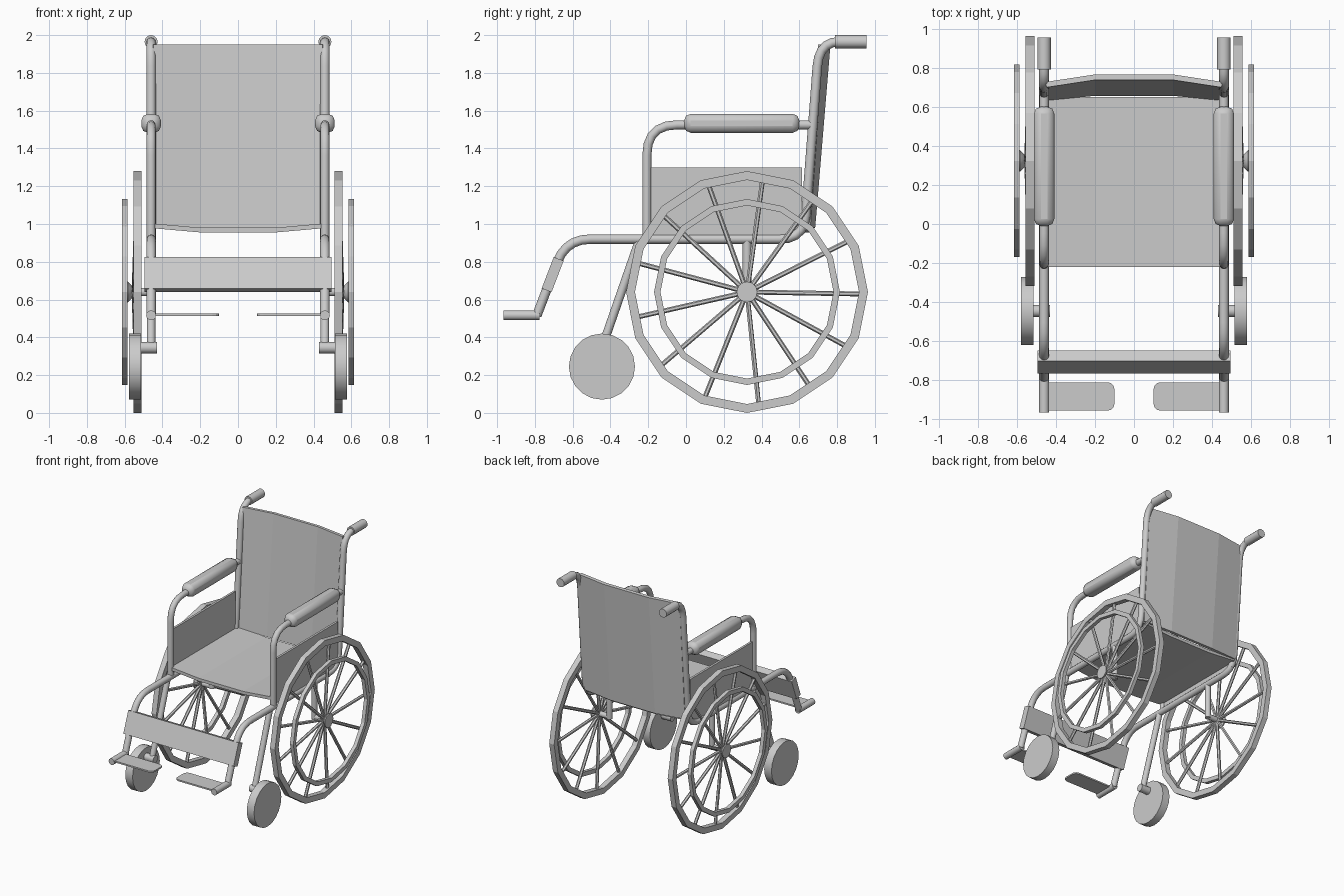
import bpy, bmesh
from math import cos, sin, pi, radians
from mathutils import Vector, Matrix

if "Cube" in bpy.data.objects:
    bpy.data.objects.remove(bpy.data.objects["Cube"])

X = 0.46            # frame half width
HUB = (0.323, 0.64)  # wheel centre (y, z)


def finish(name, bm, mirror=True, smooth=False, solid=0, bevel=0, segs=2):
    bmesh.ops.recalc_face_normals(bm, faces=bm.faces)
    me = bpy.data.meshes.new(name)
    bm.to_mesh(me)
    bm.free()
    ob = bpy.data.objects.new(name, me)
    bpy.context.collection.objects.link(ob)
    if smooth:
        bpy.ops.object.select_all(action='DESELECT')
        ob.select_set(True)
        bpy.context.view_layer.objects.active = ob
        bpy.ops.object.shade_smooth_by_angle(angle=radians(50))
    if solid:
        m = ob.modifiers.new("thickness", 'SOLIDIFY')
        m.thickness, m.offset = solid, 0
    if bevel:
        m = ob.modifiers.new("bevel", 'BEVEL')
        m.width, m.segments = bevel, segs
    if mirror:
        ob.modifiers.new("mirror", 'MIRROR')
    return ob


def rod(bm, a, b, r1, r2=None, n=12):
    a, b = Vector(a), Vector(b)
    d = b - a
    mat = Matrix.Translation((a + b) / 2) @ d.to_track_quat('Z', 'Y').to_matrix().to_4x4()
    bmesh.ops.create_cone(bm, cap_ends=True, segments=n, radius1=r1,
                          radius2=r1 if r2 is None else r2, depth=d.length, matrix=mat)


def box(bm, centre, size, tilt=0):
    mat = Matrix.Translation(centre) @ Matrix.Rotation(tilt, 4, 'X') @ Matrix.Diagonal((*size, 1))
    bmesh.ops.create_cube(bm, size=1, matrix=mat)


def round_path(pts, radius, steps=5):
    """Points of a (y, z) path with its corners rounded."""
    p = [Vector((X, y, z)) for y, z in pts]
    out = [p[0]]
    for a, b, c in zip(p, p[1:], p[2:]):
        s = b + (a - b).normalized() * min(radius, (a - b).length * 0.48)
        e = b + (c - b).normalized() * min(radius, (c - b).length * 0.48)
        for i in range(steps + 1):
            t = i / steps
            out.append(s * (1 - t) ** 2 + b * 2 * t * (1 - t) + e * t * t)
    return out + [p[-1]]


def tube(name, pts, r, radius, n=12):
    bm = bmesh.new()
    path = round_path(pts, radius)
    rings = []
    for i, p in enumerate(path):
        d = (path[min(i + 1, len(path) - 1)] - path[max(i - 1, 0)]).normalized()
        side = Vector((1, 0, 0))
        up = side.cross(d)
        rings.append([bm.verts.new(p + r * (side * cos(2 * pi * k / n) + up * sin(2 * pi * k / n)))
                      for k in range(n)])
    for a, b in zip(rings, rings[1:]):
        for k in range(n):
            bm.faces.new((a[k], a[(k + 1) % n], b[(k + 1) % n], b[k]))
    bm.faces.new(rings[0])
    bm.faces.new(rings[-1])
    return finish(name, bm, smooth=True)


def hoop(name, x, width, r_out, r_in, n=16):
    bm = bmesh.new()
    rings = []
    for i in range(n):
        a = 2 * pi * i / n
        rings.append([bm.verts.new((x + dx * width / 2, HUB[0] + r * cos(a), HUB[1] + r * sin(a)))
                      for dx, r in ((-1, r_out), (1, r_out), (1, r_in), (-1, r_in))])
    for i in range(n):
        a, b = rings[i], rings[(i + 1) % n]
        for k in range(4):
            bm.faces.new((a[k], a[(k + 1) % 4], b[(k + 1) % 4], b[k]))
    return finish(name, bm)


def sheet(name, rows, thickness):
    bm = bmesh.new()
    v = [[bm.verts.new(p) for p in row] for row in rows]
    for a, b in zip(v, v[1:]):
        for k in range(len(a) - 1):
            bm.faces.new((a[k], a[k + 1], b[k + 1], b[k]))
    return finish(name, bm, mirror=False, solid=thickness)


# Bent tubes: leg, seat rail, back post and push handle in one run
tube("main_frame", [(-0.79, 0.515), (-0.635, 0.92), (0.625, 0.92), (0.705, 1.965), (0.93, 1.965)],
     0.025, 0.13)
tube("armrest_tube", [(-0.207, 0.92), (-0.207, 1.525), (0.66, 1.525)], 0.024, 0.16)
tube("caster_strut", [(-0.445, 0.345), (-0.245, 0.92)], 0.023, 0)
tube("axle_post", [(0.323, 0.92), (0.323, 0.625)], 0.023, 0)

# Push grips
bm = bmesh.new()
rod(bm, (X, 0.79, 1.965), (X, 0.955, 1.965), 0.035)
finish("push_grip", bm, smooth=True)

# Armrest pads
bm = bmesh.new()
box(bm, (X, 0.295, 1.533), (0.104, 0.61, 0.1))
finish("armrest_pad", bm, bevel=0.035, smooth=True)

# Side panels
bm = bmesh.new()
box(bm, (X, 0.205, 1.12), (0.018, 0.82, 0.36))
finish("side_panel", bm)

# Sagging seat and back cloth
XS = (-0.45, -0.2, 0.2, 0.45)
SAG = (0, 1, 1, 0)
sheet("seat", [[(x, y, 0.99 - 0.022 * s) for x, s in zip(XS, SAG)] for y in (-0.22, 0.65)], 0.025)
sheet("backrest", [[(x, 0.645 + 0.025 * s, 0.99 - 0.01 * s) for x, s in zip(XS, SAG)],
                   [(x, 0.713 + 0.038 * s, 1.95) for x, s in zip(XS, SAG)]], 0.028)

# Calf strap across both legs
bm = bmesh.new()
box(bm, (0, -0.706, 0.732), (0.99, 0.056, 0.178), tilt=-radians(21))
finish("calf_strap", bm, mirror=False)

# Foot tubes and plates
bm = bmesh.new()
rod(bm, (X, -0.965, 0.517), (X, -0.775, 0.517), 0.026)
finish("foot_tube", bm, smooth=True)
bm = bmesh.new()
corner = 0.035
outline = [(X, -0.955)]
for cy, start in ((-0.955 + corner, -90), (-0.81 - corner, 180)):
    for i in range(4):
        a = radians((270 if start == -90 else 180) - 30 * i)
        outline.append((0.10 + corner + corner * cos(a), cy + corner * sin(a)))
outline.append((X, -0.81))
bm.faces.new([bm.verts.new((x, y, 0.52)) for x, y in outline])
finish("foot_plate", bm, solid=0.012)

# Front caster wheels and their stubs
bm = bmesh.new()
rod(bm, (0.513, -0.445, 0.245), (0.578, -0.445, 0.245), 0.175, n=20)
finish("caster_wheel", bm, smooth=True)
bm = bmesh.new()
rod(bm, (0.43, -0.445, 0.345), (0.52, -0.445, 0.345), 0.031)
finish("caster_stub", bm, smooth=True)

# Big wheels: rim, hand rim, spokes, hub, axle
hoop("wheel_rim", 0.532, 0.044, 0.64, 0.593)
hoop("hand_rim", 0.6, 0.03, 0.492, 0.458)
bm = bmesh.new()
for i in range(13):
    a = radians(-1) + 2 * pi * i / 13
    y, z = cos(a), sin(a)
    rod(bm, (0.55, HUB[0] + 0.02 * y, HUB[1] + 0.02 * z),
        (0.532, HUB[0] + 0.6 * y, HUB[1] + 0.6 * z), 0.013, n=6)
finish("wheel_spokes", bm)
bm = bmesh.new()
rod(bm, (0.55, *HUB), (0.583, *HUB), 0.022, 0.055)
rod(bm, (0.583, *HUB), (0.592, *HUB), 0.055)
rod(bm, (X, *HUB), (0.555, *HUB), 0.022)
finish("wheel_hub", bm, smooth=True)
